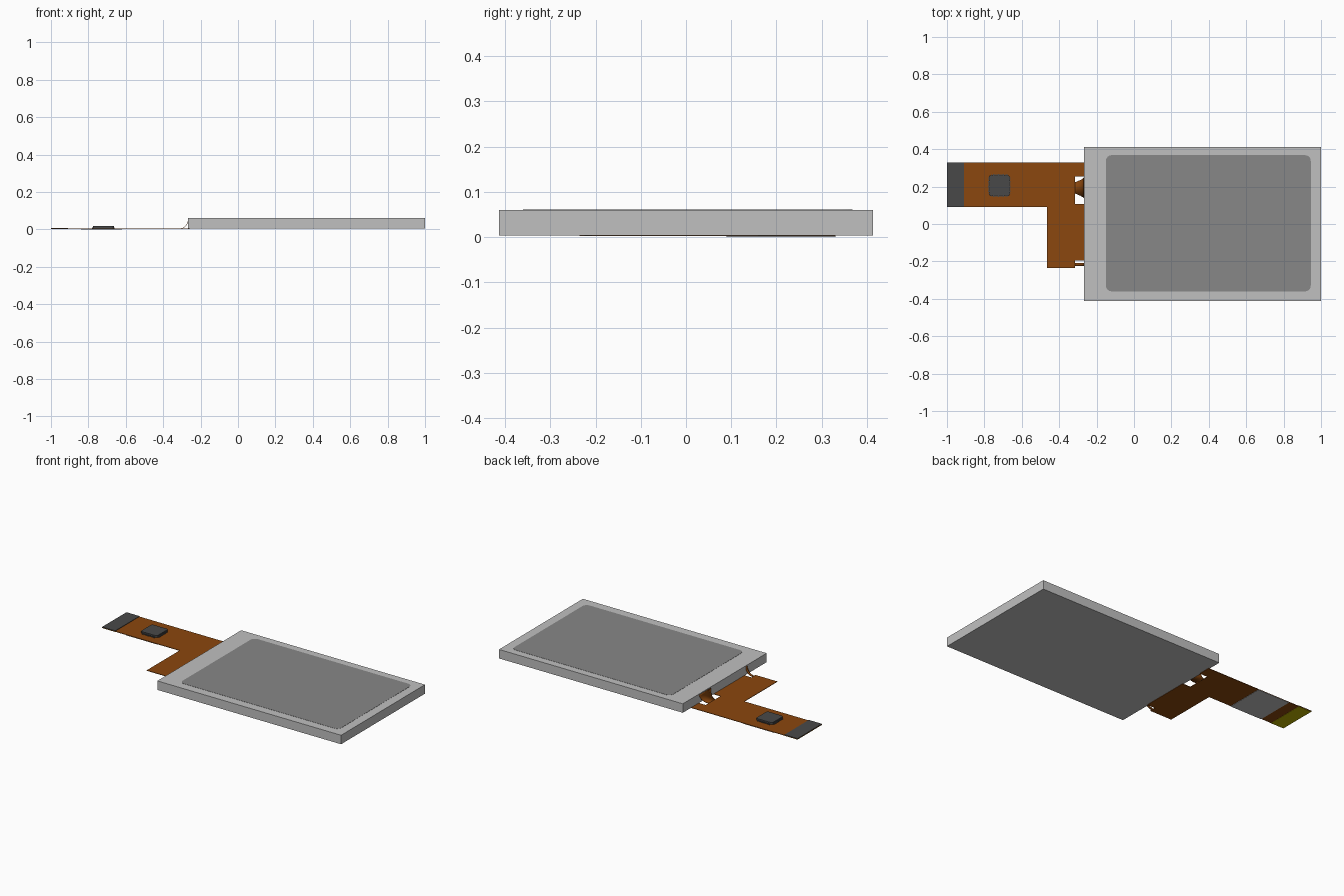
import bpy, bmesh, math

cube = bpy.data.objects.get("Cube")
if cube:
    bpy.data.objects.remove(cube, do_unlink=True)


def material(name, srgb):
    lin = [((c / 255 + 0.055) / 1.055) ** 2.4 if c > 10 else c / 255 / 12.92 for c in srgb]
    m = bpy.data.materials.new(name)
    m.use_nodes = True
    m.diffuse_color = (*lin, 1)
    m.node_tree.nodes["Principled BSDF"].inputs["Base Color"].default_value = (*lin, 1)
    return m


SILVER = material("silver grey", (192, 192, 192))
SCREEN = material("screen grey", (135, 135, 135))
BROWN = material("flex brown", (139, 71, 14))
DARK = material("dark grey", (73, 73, 73))
GOLD = material("contact yellow", (190, 180, 0))


def finish(name, bm, mat):
    bmesh.ops.recalc_face_normals(bm, faces=bm.faces)
    me = bpy.data.meshes.new(name)
    bm.to_mesh(me)
    bm.free()
    me.materials.append(mat)
    ob = bpy.data.objects.new(name, me)
    bpy.context.collection.objects.link(ob)
    return ob


def prism(name, outline, z0, z1, mat):
    """Extrude an xy outline from z0 up to z1."""
    bm = bmesh.new()
    face = bm.faces.new([bm.verts.new((x, y, z0)) for x, y in outline])
    top = bmesh.ops.extrude_face_region(bm, geom=[face])["geom"]
    bmesh.ops.translate(bm, vec=(0, 0, z1 - z0),
                        verts=[v for v in top if isinstance(v, bmesh.types.BMVert)])
    return finish(name, bm, mat)


def rect(x0, x1, y0, y1, r=0.0, steps=6):
    """Rectangle outline with optional rounded corners."""
    if r == 0:
        return [(x0, y0), (x1, y0), (x1, y1), (x0, y1)]
    centres = [(x1 - r, y1 - r), (x0 + r, y1 - r), (x0 + r, y0 + r), (x1 - r, y0 + r)]
    return [(cx + r * math.cos(a), cy + r * math.sin(a))
            for q, (cx, cy) in enumerate(centres)
            for a in [math.pi / 2 * (q + i / steps) for i in range(steps + 1)]]


# Display housing and active screen area
prism("display_panel", rect(-0.267, 1.0, -0.413, 0.413), 0.004, 0.060, SILVER)
prism("screen_area", rect(-0.15, 0.945, -0.36, 0.368, 0.03), 0.058, 0.061, SCREEN)

# Flat L-shaped flex cable, notched next to the panel for the bent tails
EDGE, NOTCH = -0.26, -0.315
prism("flex_cable", [
    (-1.0, 0.09), (-0.465, 0.09), (-0.465, -0.235), (NOTCH, -0.235),
    (NOTCH, -0.195), (EDGE, -0.195), (EDGE, 0.108), (NOTCH, 0.108),
    (NOTCH, 0.255), (EDGE, 0.255), (EDGE, 0.33), (-1.0, 0.33)], 0.002, 0.005, BROWN)


def tail(name, centre, half_start, half_end, rise):
    """Thin strip that curls up from the flex to the panel side."""
    bm = bmesh.new()
    n, rows = 8, []
    for i in range(n + 1):
        t = i / n
        a = t * math.pi / 2
        x = NOTCH - 0.001 + 0.049 * math.sin(a)
        z = 0.004 + rise * (1 - math.cos(a))
        h = half_start + (half_end - half_start) * t
        rows.append([bm.verts.new((x, centre + s * h, z)) for s in (-1, 1)])
    for a, b in zip(rows, rows[1:]):
        bm.faces.new((a[0], b[0], b[1], a[1]))
    ob = finish(name, bm, BROWN)
    mod = ob.modifiers.new("thickness", "SOLIDIFY")
    mod.thickness = 0.002
    for p in ob.data.polygons:
        p.use_smooth = True


tail("wide_bent_tail", 0.193, 0.03, 0.06, 0.05)
tail("narrow_bent_tail", -0.216, 0.008, 0.008, 0.05)

# Cable end: dark stiffener above, contacts below
prism("end_stiffener", rect(-1.0, -0.91, 0.09, 0.33), 0.005, 0.008, DARK)
prism("contact_strip", rect(-1.0, -0.91, 0.09, 0.33), 0.001, 0.002, GOLD)

# Support plate under the chip
prism("chip_support_plate", rect(-0.84, -0.62, 0.09, 0.33), 0.0, 0.002, SILVER)

# Controller chip with rows of pins on all four sides
CX, CY, HALF = -0.72, 0.205, 0.056
prism("chip_body", rect(CX - HALF, CX + HALF, CY - HALF, CY + HALF, 0.012, 3), 0.006, 0.019, DARK)
bm = bmesh.new()
for side in range(4):
    ca, sa = round(math.cos(side * math.pi / 2)), round(math.sin(side * math.pi / 2))
    for i in range(10):
        u, v = HALF + 0.001, (i - 4.5) * 0.009
        made = bmesh.ops.create_cube(bm, size=1)["verts"]
        for p in made:
            x, y, z = p.co.x * 0.008 + u, p.co.y * 0.005 + v, p.co.z * 0.006 + 0.008
            p.co = (CX + x * ca - y * sa, CY + x * sa + y * ca, z)
finish("chip_pins", bm, DARK)
